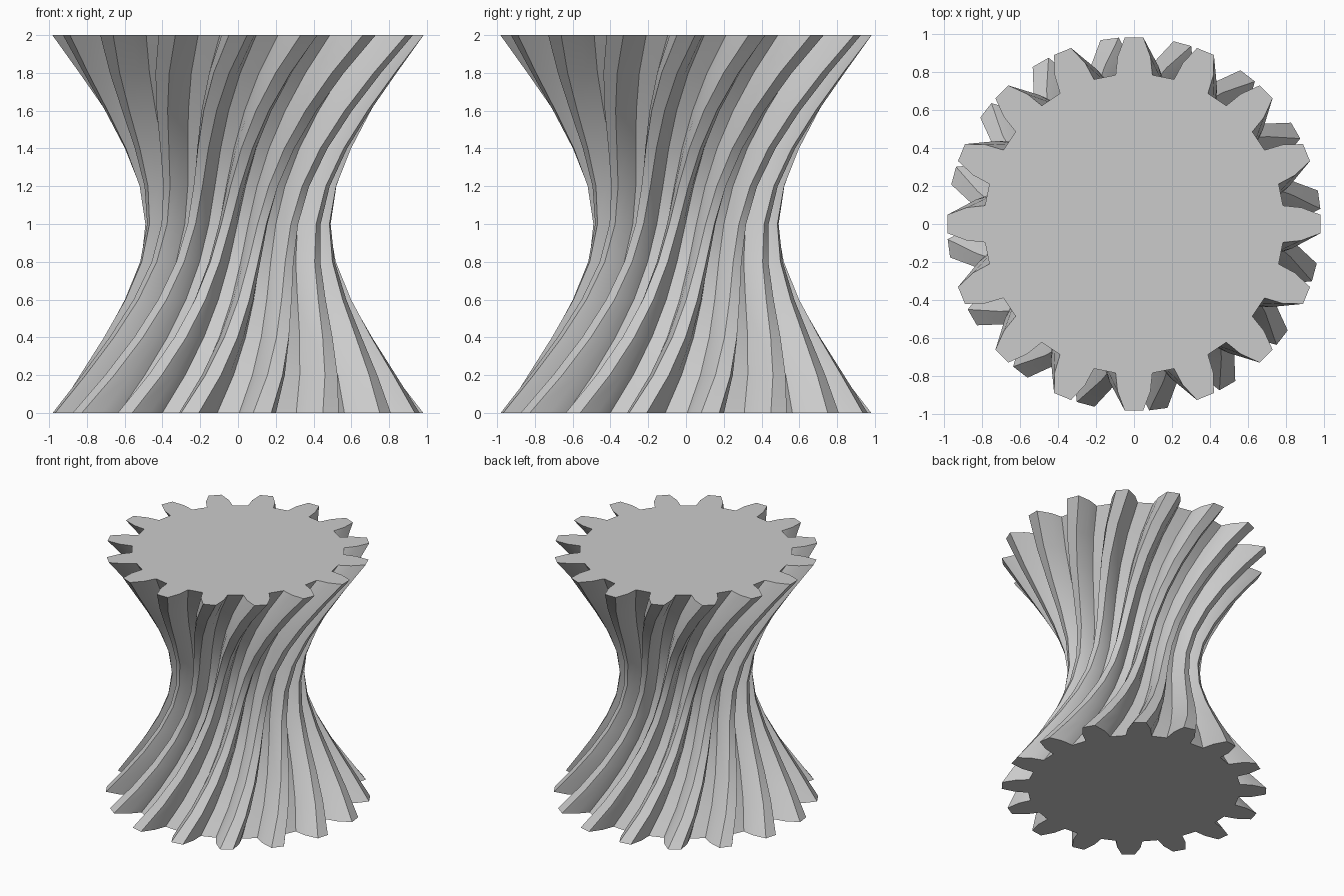
import bpy, bmesh
from math import cos, sin, pi, radians, sqrt

if "Cube" in bpy.data.objects:
    bpy.data.objects.remove(bpy.data.objects["Cube"])

TEETH, RINGS = 16, 10
R_TIP, R_MID, R_ROOT = 0.984, 0.885, 0.79
TWIST = radians(60)
pitch = 2 * pi / TEETH

# one tooth: (radius, angle from tooth centre)
tooth = [(R_ROOT, -pitch * 0.312), (R_MID, -pitch * 0.25), (R_TIP, -pitch * 0.125),
         (R_TIP, pitch * 0.125), (R_MID, pitch * 0.25), (R_ROOT, pitch * 0.312)]
profile = [(r, a + i * pitch) for i in range(TEETH) for r, a in tooth]

# twisted gear body with a hyperbolic waist
bm = bmesh.new()
rings = []
for k in range(RINGS + 1):
    z = 2 * k / RINGS
    s = sqrt(0.25 + 0.75 * (z - 1) ** 2)
    turn = TWIST * (k / RINGS - 1)
    rings.append([bm.verts.new((s * r * cos(a + turn), s * r * sin(a + turn), z))
                  for r, a in profile])
n = len(profile)
for lo, hi in zip(rings, rings[1:]):
    for i in range(n):
        j = (i + 1) % n
        bm.faces.new((lo[i], lo[j], hi[j], hi[i]))

# flat end caps
bm.faces.new(rings[-1])
bm.faces.new(rings[0][::-1])

mesh = bpy.data.meshes.new("twisted_gear")
bm.to_mesh(mesh)
bm.free()
gear = bpy.data.objects.new("twisted_gear", mesh)
bpy.context.collection.objects.link(gear)
bpy.context.view_layer.objects.active = gear
gear.select_set(True)
bpy.ops.object.shade_smooth_by_angle(angle=radians(20))
